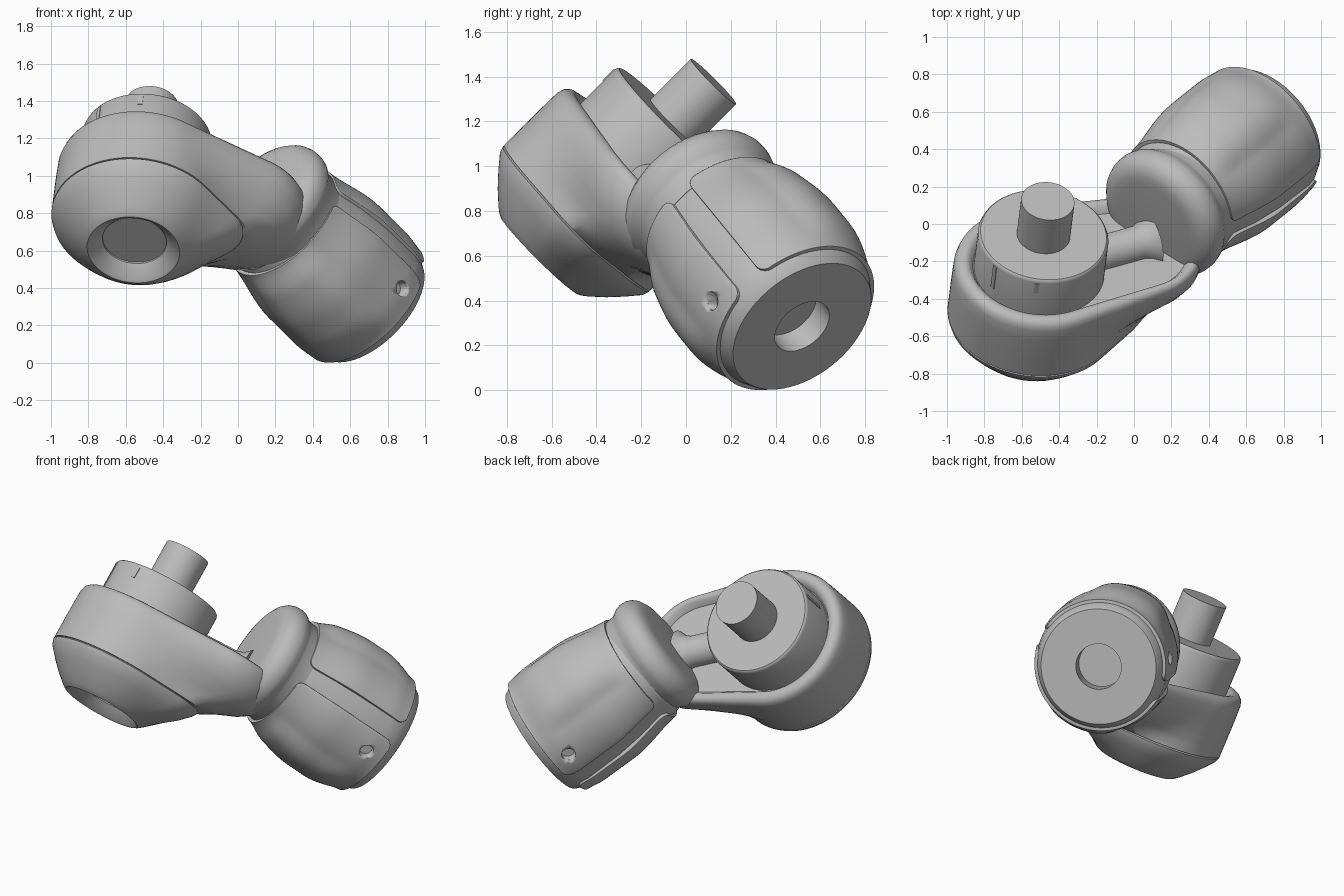
import bpy, bmesh, math
from mathutils import Matrix, Vector

cube = bpy.data.objects.get("Cube")
if cube:
    bpy.data.objects.remove(cube, do_unlink=True)

grey = bpy.data.materials.new("plain grey")
grey.use_nodes = True
GREY = (0.5, 0.5, 0.5, 1)
grey.diffuse_color = GREY
grey.node_tree.nodes["Principled BSDF"].inputs["Base Color"].default_value = GREY

# Joint frame: z along the pivot shaft (0 at its tip), y along the arm
up = Vector((0.09, 0.704, 0.704)).normalized()
along = Vector((0.643, 0.50, -0.58))
along = (along - up * along.dot(up)).normalized()
side = along.cross(up)
PIVOT = Matrix.Translation((-0.48, 0.115, 1.39)) @ Matrix((side, along, up)).transposed().to_4x4()
# Arm frame: z runs down the arm, x to the side, slightly tilted about the arm's end
ARM = (PIVOT @ Matrix.Translation((0.25, 1.59, -0.385)) @ Matrix.Rotation(-math.pi / 2, 4, 'X')
       @ Matrix.Rotation(math.radians(-1.7), 4, 'Y') @ Matrix.Rotation(math.radians(-1.4), 4, 'X')
       @ Matrix.Translation((0, 0, -1.59)))
parts = []


def finish(name, bm, frame, angle=35):
    bmesh.ops.recalc_face_normals(bm, faces=bm.faces)
    bm.transform(frame)
    mesh = bpy.data.meshes.new(name)
    bm.to_mesh(mesh)
    bm.free()
    mesh.materials.append(grey)
    ob = bpy.data.objects.new(name, mesh)
    bpy.context.collection.objects.link(ob)
    bpy.ops.object.select_all(action='DESELECT')
    ob.select_set(True)
    bpy.context.view_layer.objects.active = ob
    bpy.ops.object.shade_smooth_by_angle(angle=math.radians(angle))
    parts.append(ob)
    return ob


def loft(name, rings, frame, angle=35):
    """Skin a stack of equal rings and cap both ends."""
    bm = bmesh.new()
    loops = [[bm.verts.new(p) for p in ring] for ring in rings]
    n = len(loops[0])
    for a, b in zip(loops, loops[1:]):
        for i in range(n):
            j = (i + 1) % n
            bm.faces.new((a[i], a[j], b[j], b[i]))
    bm.faces.new(loops[0])
    bm.faces.new(loops[-1])
    return finish(name, bm, frame, angle)


def section(z, r, x=0, y=0, r2=0, n=120):
    """Evenly spaced outline around a circle at the pivot and a second one at x, y."""
    c = Vector((x, y, z))
    dense = []
    for i in range(4 * n + 1):
        t = math.tau * (i / (4 * n) - 0.375)
        d = Vector((math.cos(t), math.sin(t), 0))
        dense.append(c + d * r2 if c.dot(d) + r2 > r else Vector((0, 0, z)) + d * r)
    total = sum((b - a).length for a, b in zip(dense, dense[1:]))
    ring, walked = [], 0
    for a, b in zip(dense, dense[1:]):
        step = (b - a).length
        while len(ring) < n and len(ring) * total / n <= walked + step:
            ring.append(a.lerp(b, (len(ring) * total / n - walked) / step))
        walked += step
    return ring


def lathe(name, profile, frame, angle=35):
    return loft(name, [section(z, r) for r, z in profile], frame, angle)


# Pivot shaft, disc and the keys on its side
lathe("pivot_shaft", [(0.143, -0.4), (0.143, 0)], PIVOT)
lathe("pivot_disc", [(0.35, -0.62), (0.35, -0.275), (0.345, -0.262), (0.338, -0.256)], PIVOT)
for turn, height in ((-97, 0.16), (-55, 0.07)):
    bm = bmesh.new()
    bmesh.ops.create_cube(bm, size=1)
    bm.transform(Matrix.Rotation(math.radians(turn), 4, 'Z')
                 @ Matrix.Translation((0.35, 0, -0.28 - height / 2))
                 @ Matrix.Diagonal((0.008, 0.025, height, 1)))
    finish("disc_key", bm, PIVOT)

# Housing running from the pivot to the neck
loft("housing", [
    section(-0.52, 0.355, 0.26, 0.47, 0.29),
    section(-0.485, 0.375, 0.26, 0.47, 0.315),
    section(-0.475, 0.40, 0.26, 0.475, 0.335),
    section(-0.482, 0.43, 0.26, 0.48, 0.355),
    section(-0.50, 0.448, 0.26, 0.48, 0.365),
    section(-0.53, 0.457, 0.26, 0.48, 0.37),
    section(-0.60, 0.459, 0.26, 0.49, 0.355),
    section(-0.68, 0.46, 0.26, 0.50, 0.31),
    section(-0.75, 0.46, 0.26, 0.47, 0.24),
    section(-0.81, 0.46, 0.26, 0.38, 0.20),
    section(-0.862, 0.46, 0.26, 0.30, 0.19)], PIVOT, 50)

# Lower cover with a dished centre
loft("lower_cover", [
    section(-0.84, 0.44, 0.25, 0.27, 0.18),
    section(-0.864, 0.448, 0.25, 0.27, 0.18),
    section(-0.871, 0.46, 0.26, 0.28, 0.19),
    section(-0.90, 0.45, 0.25, 0.27, 0.185),
    section(-0.96, 0.40, 0.21, 0.23, 0.17),
    section(-1.02, 0.345, 0.15, 0.17, 0.16),
    section(-1.075, 0.285, 0.06, 0.07, 0.18),
    section(-1.093, 0.262), section(-1.10, 0.248), section(-1.093, 0.232),
    section(-1.03, 0.172), section(-1.02, 0.172)], PIVOT, 30)

# Spindle from the pivot to the collar, flared where it lands
lathe("spindle", [(0.10, 0.2), (0.10, 0.56), (0.115, 0.60), (0.15, 0.64)],
      PIVOT @ Matrix.Translation((0.03, 0, -0.505)) @ Matrix.Rotation(math.radians(-24), 4, 'Z')
      @ Matrix.Rotation(-math.pi / 2, 4, 'X'))

# Collar
lathe("collar", [(0.24, 0.577), (0.28, 0.58), (0.31, 0.588), (0.34, 0.605), (0.362, 0.63),
                 (0.373, 0.66), (0.375, 0.695), (0.37, 0.72), (0.352, 0.75), (0.342, 0.77),
                 (0.335, 0.86)], ARM @ Matrix.Translation((0.015, 0, 0)), 45)

# Arm core with a blind bore in its end
core = lathe("arm_core", [(0.32, 0.74), (0.338, 0.79), (0.35, 0.88), (0.38, 1.02), (0.40, 1.2),
                          (0.405, 1.45), (0.39, 1.52), (0.36, 1.585), (0.355, 1.59), (0.14, 1.59),
                          (0.14, 1.47)], ARM, 30)


def smooth(a, b, t):
    t = min(1, max(0, (t - a) / (b - a)))
    return t * t * (3 - 2 * t)


# Two raised shells, each with a bolt hole near one edge
START, END, ROWS, COLS = 0.82, 1.53, 28, 48
for half, name in enumerate(("lower_shell", "upper_shell")):
    spin = ARM @ Matrix.Rotation(math.pi * half, 4, 'Z')
    bm = bmesh.new()
    grid = []
    for i in range(ROWS + 1):
        z = START + (END - START) * (1 - math.cos(math.pi * i / ROWS)) / 2
        k = max(0, 1 - min(z - START, END - z) / 0.05)
        edge = math.radians(9 + 7 * (1 - math.sqrt(1 - k * k)))
        row = []
        for j in range(COLS + 1):
            a = edge + (math.pi - 2 * edge) * j / COLS
            r = 0.36 + 0.06 * smooth(0.78, 1.18, z) - 0.015 * smooth(1.4, 1.55, z)
            r += 0.035 * smooth(0.75, 0.97, math.sin(a)) * smooth(0.80, 0.96, z) \
                * (1 - smooth(1.3, 1.52, z))
            row.append(bm.verts.new((r * math.cos(a), r * math.sin(a), z)))
        grid.append(row)
    for a, b in zip(grid, grid[1:]):
        for j in range(COLS):
            bm.faces.new((a[j], a[j + 1], b[j + 1], b[j]))
    shell = finish(name, bm, spin)
    # recalculated open sheets may face either way, so point them outward
    axis = spin.to_3x3() @ Vector((0, 1, 0))
    if shell.data.polygons[len(shell.data.polygons) // 2].normal.dot(axis) < 0:
        shell.data.flip_normals()
    thick = shell.modifiers.new("thickness", 'SOLIDIFY')
    thick.thickness, thick.offset = 0.07, -1
    soft = shell.modifiers.new("soft_edge", 'BEVEL')
    soft.width, soft.segments, soft.angle_limit = 0.01, 2, math.radians(50)

    bm = bmesh.new()
    bmesh.ops.create_cone(bm, cap_ends=True, segments=32, radius1=0.042, radius2=0.042, depth=0.2)
    bm.transform(Matrix.Rotation(math.radians(28), 4, 'Z') @ Matrix.Translation((0.45, 0, 1.42))
                 @ Matrix.Rotation(math.pi / 2, 4, 'Y'))
    cutter = finish("bolt_hole_cutter", bm, spin)
    cutter.hide_render = True
    cutter.hide_viewport = True
    for target in (core, shell):
        cut = target.modifiers.new("bolt_hole", 'BOOLEAN')
        cut.operation, cut.object, cut.solver = 'DIFFERENCE', cutter, 'EXACT'

# Stand the model on the ground, centred
pts = [v.co for ob in parts if not ob.hide_render for v in ob.data.vertices]
low = Vector([min(p[i] for p in pts) for i in range(3)])
high = Vector([max(p[i] for p in pts) for i in range(3)])
mid = (low + high) / 2
place = Matrix.Translation((-mid.x, -mid.y, -low.z))
for ob in parts:
    ob.data.transform(place)
